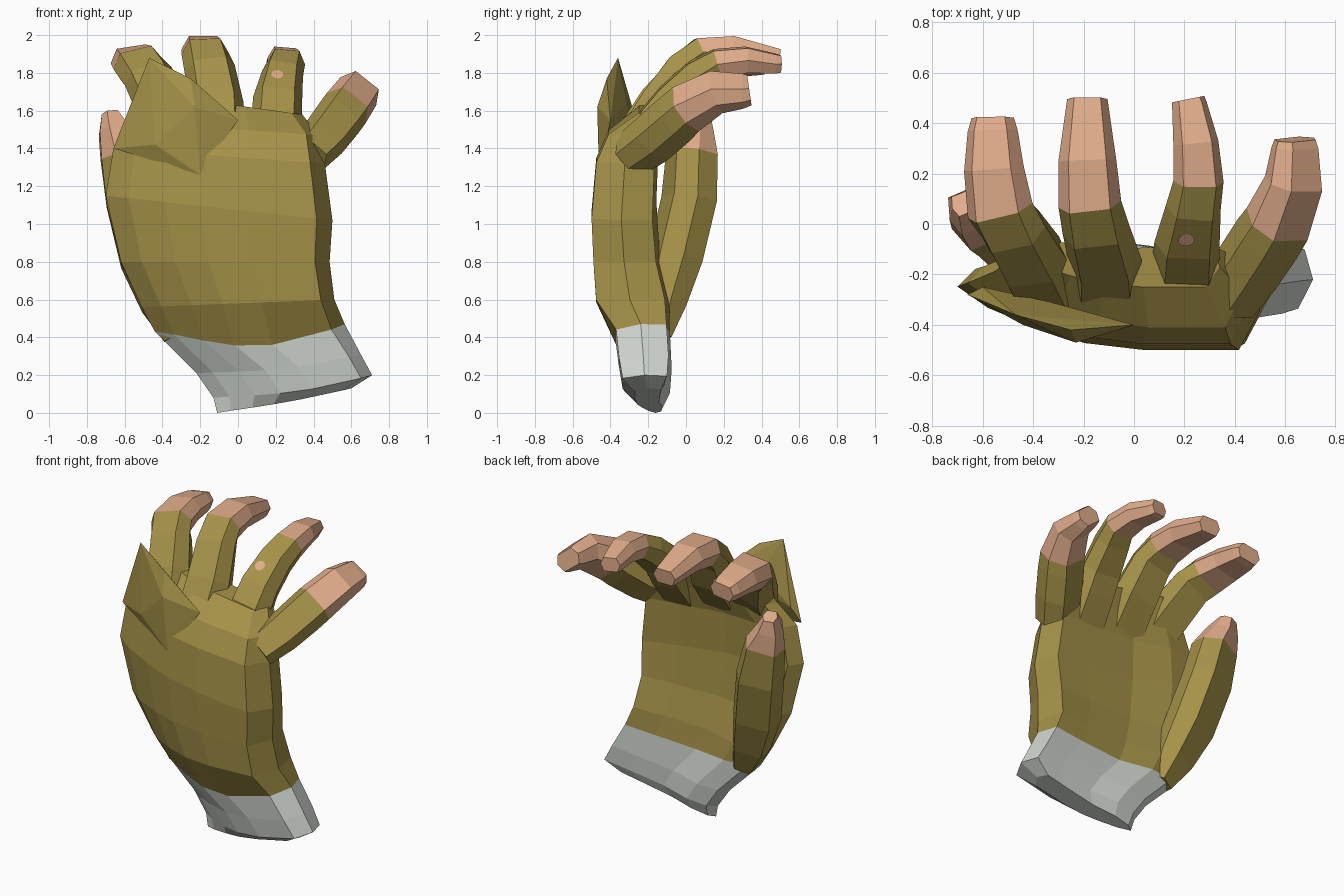
import bpy, bmesh, math
from mathutils import Vector


def material(name, rgb):
    m = bpy.data.materials.new(name)
    m.diffuse_color = (*rgb, 1)
    return m


GLOVE = material("olive_glove", (0.375, 0.285, 0.065))
SKIN = material("skin", (0.76, 0.42, 0.26))
CUFF = material("grey_cuff", (0.64, 0.68, 0.63))


def finish(name, bm, mats):
    bmesh.ops.recalc_face_normals(bm, faces=bm.faces)
    me = bpy.data.meshes.new(name)
    bm.to_mesh(me)
    bm.free()
    for m in mats:
        me.materials.append(m)
    ob = bpy.data.objects.new(name, me)
    bpy.context.collection.objects.link(ob)
    return ob


def loft(name, rings, mats, first_second):
    """Skin closed rings; segments from first_second on use the second material."""
    bm = bmesh.new()
    vs = [[bm.verts.new(p) for p in r] for r in rings]
    n = len(vs[0])
    bm.faces.new(vs[0])
    for i in range(len(vs) - 1):
        for j in range(n):
            k = (j + 1) % n
            f = bm.faces.new((vs[i][j], vs[i][k], vs[i + 1][k], vs[i + 1][j]))
            f.material_index = int(i >= first_second)
    f = bm.faces.new(vs[-1])
    f.material_index = int(len(vs) - 1 >= first_second)
    return finish(name, bm, mats)


# Hand body: cross-section (u across, v from back of hand to palm)
SECTION = [(0, .72), (.1, .48), (.26, .25), (.42, .08), (.62, .0), (.93, .0), (1, .45),
           (.96, .92), (.75, .88), (.45, .85), (.22, .98), (.06, .92)]


def body_ring(xl, zl, xr, zr, yb, yp, dip=0):
    return [Vector((xl + (xr - xl) * u, yb + (yp - yb) * v,
                    zl + (zr - zl) * u - dip * (1 - v) * 4 * u * (1 - u)))
            for u, v in SECTION]


levels = [(-.11, .0, .60, .13, -.27, -.12, .01),
          (-.13, .08, .71, .20, -.335, -.08, .03),
          (-.22, .21, .65, .31, -.355, -.07, .03),
          (-.44, .43, .565, .47, -.37, -.08, .10),
          (-.51, .56, .51, .60, -.475, -.08, 0),
          (-.62, .80, .485, .80, -.49, -.13, 0),
          (-.70, 1.15, .50, 1.02, -.50, -.15, 0),
          (-.66, 1.40, .46, 1.32, -.475, -.14, 0),
          (-.55, 1.54, .43, 1.47, -.41, -.10, 0),
          (-.46, 1.69, .34, 1.58, -.25, -.07, 0)]
loft("palm_and_cuff", [body_ring(*l) for l in levels], [CUFF, GLOVE], 3)

# Fingers: six-sided tubes along a path of (x, y, z, half width, half thickness)
TUBE = [(-.65, 1), (.65, 1), (1, .05), (.7, -1), (-.7, -1), (-1, .05)]


def finger(name, path, side, skin_from):
    pts = [Vector(p[:3]) for p in path]
    rings = []
    for i, p in enumerate(path):
        t = (pts[min(i + 1, len(pts) - 1)] - pts[max(i - 1, 0)]).normalized()
        s = Vector(side)
        s = (s - t * s.dot(t)).normalized()
        up = s.cross(t)
        rings.append([pts[i] + s * a * p[3] + up * b * p[4] for a, b in TUBE])
    return loft(name, rings, [GLOVE, SKIN], skin_from)


finger("index_finger", [(-.34, -.28, 1.44, .14, .10), (-.40, -.15, 1.62, .14, .11),
                        (-.475, -.03, 1.78, .135, .09), (-.53, .055, 1.845, .135, .085),
                        (-.555, .22, 1.865, .12, .075), (-.56, .37, 1.855, .10, .06),
                        (-.56, .42, 1.85, .085, .05)], (1, 0, .15), 3)
finger("middle_finger", [(-.11, -.28, 1.42, .15, .10), (-.115, -.14, 1.63, .145, .11),
                         (-.15, -.02, 1.82, .135, .09), (-.175, .08, 1.90, .125, .085),
                         (-.185, .25, 1.92, .115, .075), (-.185, .46, 1.88, .085, .055),
                         (-.185, .495, 1.875, .08, .05)], (1, 0, 0), 3)
ring = finger("ring_finger", [(.19, -.28, 1.37, .14, .10), (.205, -.15, 1.55, .135, .10),
                              (.21, -.07, 1.66, .13, .09), (.235, .07, 1.79, .11, .085),
                              (.255, .17, 1.85, .10, .075), (.245, .32, 1.87, .09, .065),
                              (.22, .47, 1.85, .07, .05), (.215, .495, 1.85, .065, .045)],
              (1, 0, -.08), 4)
finger("little_finger", [(.37, -.30, 1.36, .11, .10), (.45, -.18, 1.45, .125, .11),
                         (.53, -.06, 1.555, .13, .11), (.57, .0, 1.61, .13, .105),
                         (.635, .16, 1.70, .12, .085), (.64, .30, 1.705, .10, .065),
                         (.64, .335, 1.71, .09, .055)], (.75, 0, -.6), 3)
finger("thumb", [(-.33, -.14, .40, .07, .05), (-.40, -.12, .58, .12, .10),
                 (-.485, -.06, .82, .15, .12), (-.56, .015, 1.13, .15, .12),
                 (-.61, .03, 1.37, .125, .115), (-.66, .05, 1.50, .08, .085),
                 (-.68, .08, 1.585, .045, .045)], (1, .35, 0), 4)

# Torn flap standing up over the index knuckle
bm = bmesh.new()
for p in [(-.66, -.28, 1.40), (-.47, -.36, 1.88), (-.25, -.42, 1.77), (-.23, -.47, 1.62),
          (-.20, -.46, 1.26), (-.44, -.40, 1.42), (0, -.40, 1.55), (-.33, -.31, 1.64),
          (-.60, -.25, 1.50)]:
    bm.verts.new(p)
bmesh.ops.convex_hull(bm, input=bm.verts)
finish("knuckle_flap", bm, [GLOVE])

# Small round hole showing skin on the ring finger
face = min(ring.data.polygons, key=lambda f: (f.center - Vector((.2, -.06, 1.8))).length)
bm = bmesh.new()
bmesh.ops.create_circle(bm, cap_ends=True, segments=10, radius=.033)
q = face.normal.to_track_quat('Z', 'Y')
for v in bm.verts:
    v.co = q @ v.co + face.center + face.normal * .006 + Vector((-.02, 0, 0))
hole = finish("glove_hole", bm, [SKIN])
if hole.data.polygons[0].normal.dot(face.normal) < 0:
    hole.data.flip_normals()
